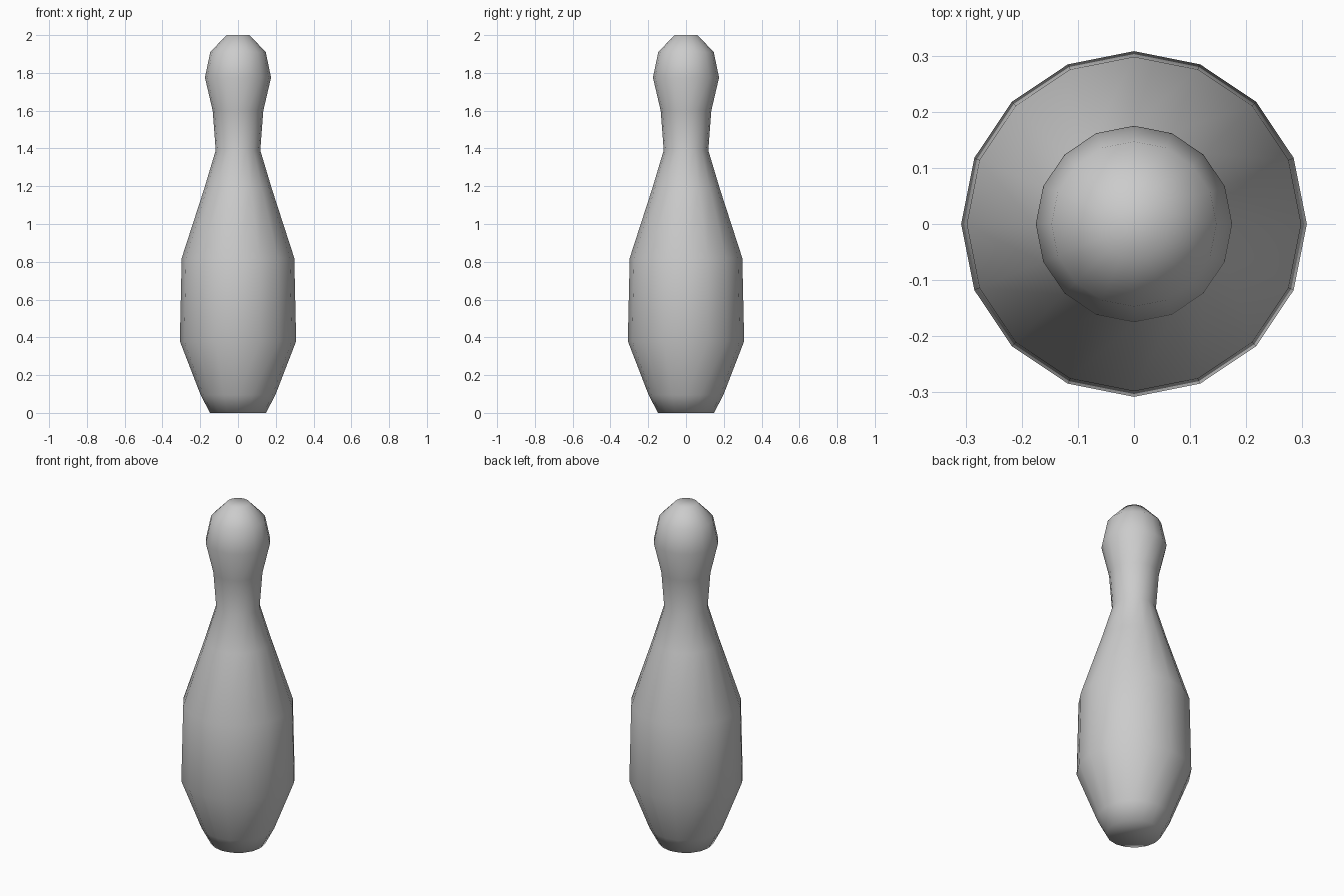
import bpy, bmesh, math
from mathutils import Vector

if "Cube" in bpy.data.objects:
    bpy.data.objects.remove(bpy.data.objects["Cube"])

SIDES = 16
# (radius, height) from the foot to the crown
PROFILE = [(0.148, 0.0), (0.198, 0.095), (0.308, 0.38), (0.298, 0.82),
           (0.178, 1.19), (0.118, 1.39), (0.134, 1.60), (0.175, 1.775),
           (0.147, 1.91), (0.061, 2.0)]


def lathe(name, profile, sides):
    bm = bmesh.new()
    rings = []
    for r, z in profile:
        rings.append([bm.verts.new((r * math.cos(2 * math.pi * i / sides),
                                    r * math.sin(2 * math.pi * i / sides), z))
                      for i in range(sides)])
    for a, b in zip(rings, rings[1:]):
        for i in range(sides):
            j = (i + 1) % sides
            bm.faces.new((a[i], a[j], b[j], b[i]))
    # close the foot and the crown
    bm.faces.new(rings[0][::-1])
    bm.faces.new(rings[-1])
    for f in bm.faces:
        f.smooth = True
    mesh = bpy.data.meshes.new(name)
    bm.to_mesh(mesh)
    bm.free()
    obj = bpy.data.objects.new(name, mesh)
    bpy.context.collection.objects.link(obj)
    return obj


# turned pin body
lathe("bowling_pin", PROFILE, SIDES)
